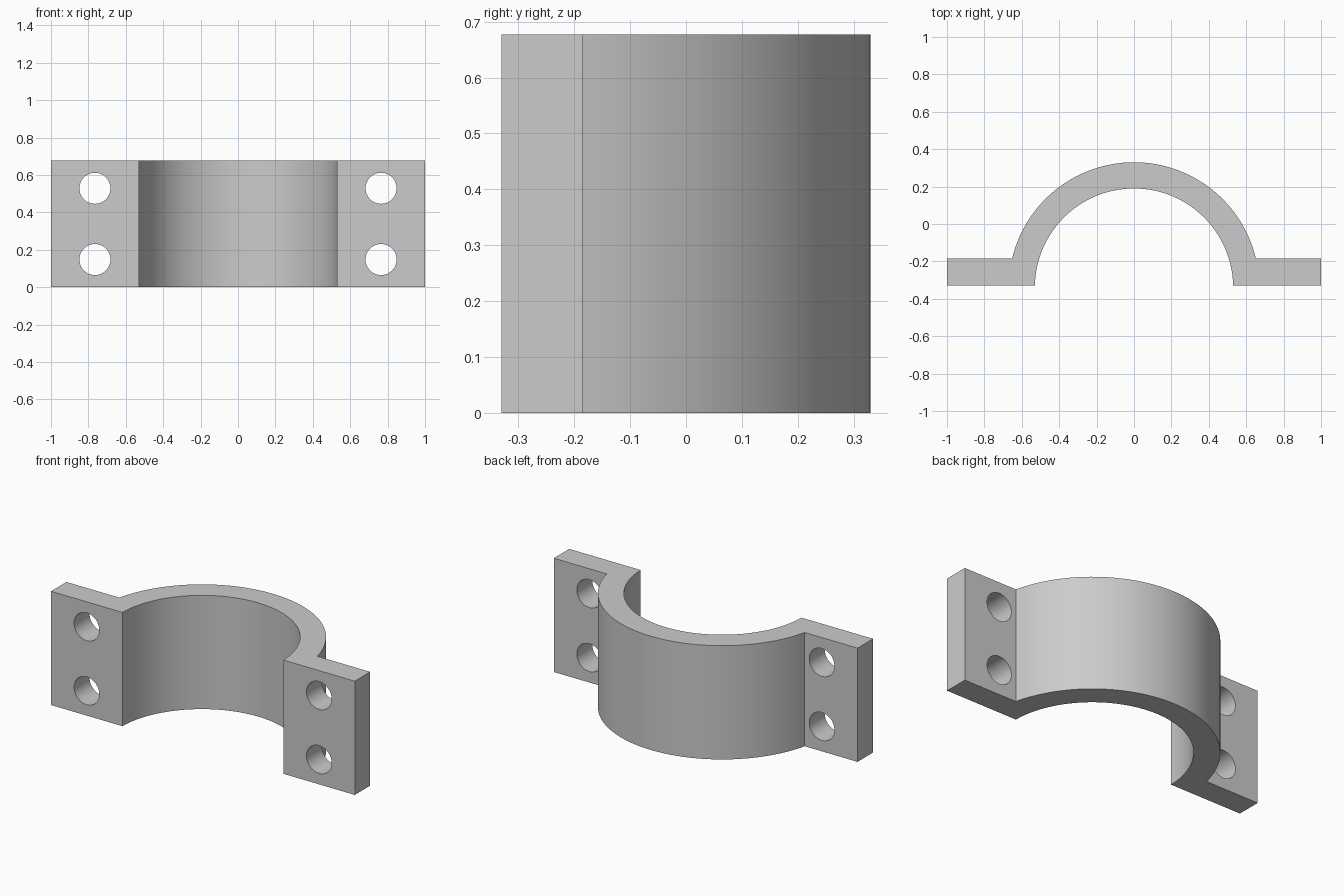
import bpy, bmesh
from math import asin, sin, cos, pi, radians
from mathutils import Matrix

cube = bpy.data.objects.get("Cube")
if cube:
    bpy.data.objects.remove(cube, do_unlink=True)

HEIGHT = 0.677
CENTRE_Y = -0.34            # axis of the half ring
INNER, OUTER = 0.53, 0.67
FRONT, BACK = -0.33, -0.185  # flange faces
HOLE_X, HOLE_R = 0.765, 0.083

grey = bpy.data.materials.new("plain grey")
grey.use_nodes = True
colour = (0.6, 0.6, 0.6, 1)
grey.diffuse_color = colour
grey.node_tree.nodes["Principled BSDF"].inputs["Base Color"].default_value = colour


def make_object(name, bm):
    bmesh.ops.recalc_face_normals(bm, faces=bm.faces)
    mesh = bpy.data.meshes.new(name)
    bm.to_mesh(mesh)
    bm.free()
    mesh.materials.append(grey)
    obj = bpy.data.objects.new(name, mesh)
    bpy.context.collection.objects.link(obj)
    return obj


def arc(radius, end_y, steps=64):
    """Points from the right end to the left end, over the back."""
    a = asin((end_y - CENTRE_Y) / radius)
    angles = [a + (pi - 2 * a) * i / steps for i in range(steps + 1)]
    return [(radius * cos(t), CENTRE_Y + radius * sin(t)) for t in angles]


# Saddle profile: half ring with two flanges, extruded upward
outline = ([(1, FRONT), (1, BACK)] + arc(OUTER, BACK)
           + [(-1, BACK), (-1, FRONT)] + arc(INNER, FRONT)[::-1])
bm = bmesh.new()
base = bm.faces.new([bm.verts.new((x, y, 0)) for x, y in outline])
walls = bmesh.ops.extrude_face_region(bm, geom=[base], use_keep_orig=True)
top = [v for v in walls["geom"] if isinstance(v, bmesh.types.BMVert)]
bmesh.ops.translate(bm, verts=top, vec=(0, 0, HEIGHT))
clamp = make_object("pipe_clamp", bm)

# Four bolt holes through the flanges
bm = bmesh.new()
for x in (-HOLE_X, HOLE_X):
    for z in (0.148, HEIGHT - 0.148):
        place = Matrix.Translation((x, (FRONT + BACK) / 2, z)) @ Matrix.Rotation(pi / 2, 4, "X")
        bmesh.ops.create_cone(bm, cap_ends=True, segments=48, radius1=HOLE_R,
                              radius2=HOLE_R, depth=0.3, matrix=place)
cutter = make_object("bolt_hole_cutter", bm)
cutter.hide_render = True

cut = clamp.modifiers.new("bolt_holes", "BOOLEAN")
cut.operation = "DIFFERENCE"
cut.solver = "EXACT"
cut.object = cutter
bpy.ops.object.select_all(action="DESELECT")
clamp.select_set(True)
bpy.context.view_layer.objects.active = clamp
bpy.ops.object.modifier_apply(modifier=cut.name)
bpy.data.objects.remove(cutter, do_unlink=True)

# Smooth curves, crisp edges
bpy.ops.object.shade_smooth_by_angle(angle=radians(30))
